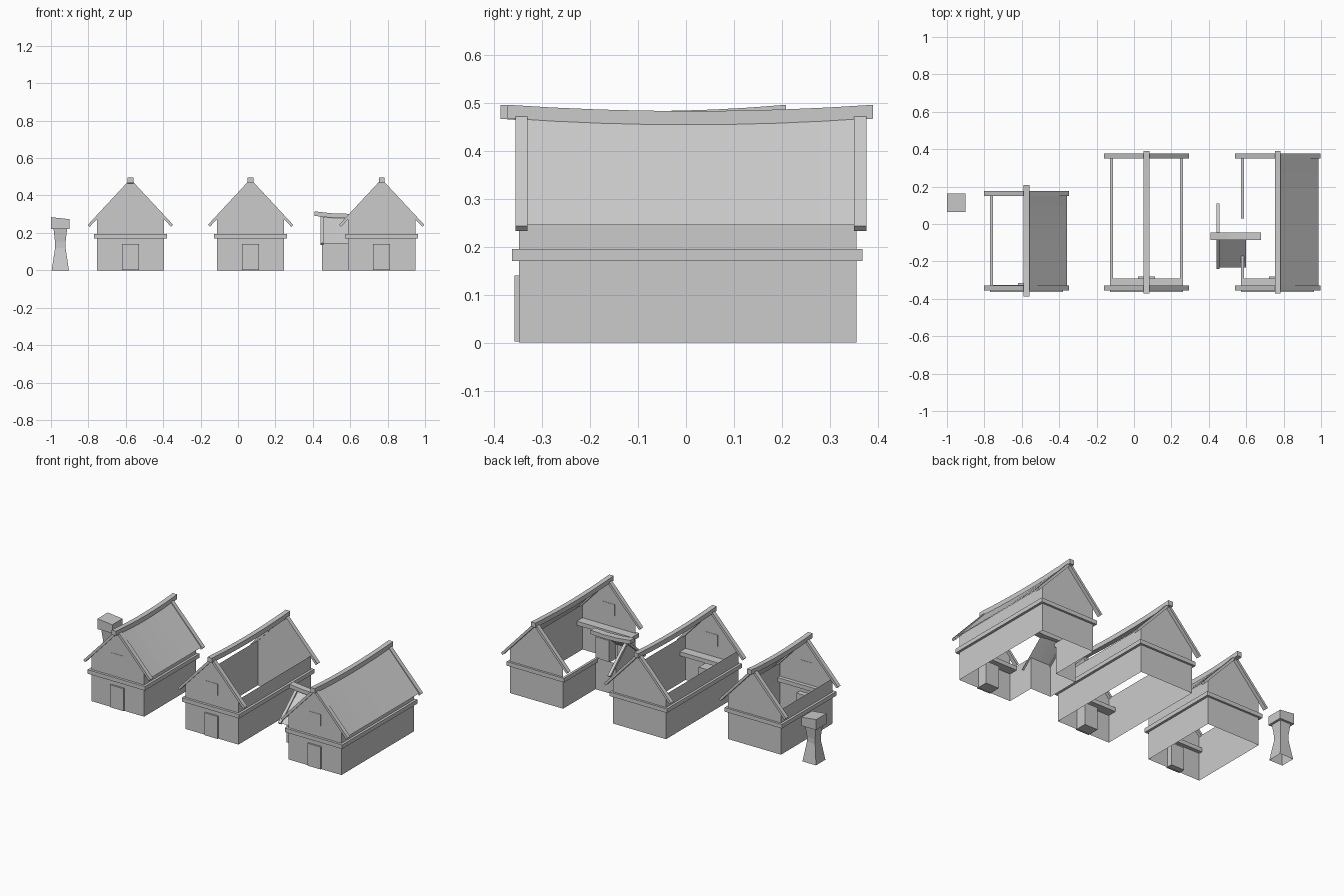
import bpy, bmesh
from mathutils import Vector, Matrix

if "Cube" in bpy.data.objects:
    bpy.data.objects.remove(bpy.data.objects["Cube"])


def make(name, verts, faces, mat=None):
    me = bpy.data.meshes.new(name)
    me.from_pydata([Vector(v) if mat is None else mat @ Vector(v) for v in verts], [], faces)
    ob = bpy.data.objects.new(name, me)
    bpy.context.collection.objects.link(ob)
    return ob


def loft(name, rings, mat=None, caps=True):
    """Skin a list of equal-sized closed rings."""
    n = len(rings[0])
    verts = [v for r in rings for v in r]
    faces = [(k * n + i, k * n + (i + 1) % n, (k + 1) * n + (i + 1) % n, (k + 1) * n + i)
             for k in range(len(rings) - 1) for i in range(n)]
    if caps:
        faces += [tuple(range(n))[::-1], tuple(range(len(verts) - n, len(verts)))]
    ob = make(name, verts, faces, mat)
    bm = bmesh.new()
    bm.from_mesh(ob.data)
    bmesh.ops.recalc_face_normals(bm, faces=bm.faces)
    bm.to_mesh(ob.data)
    bm.free()
    return ob


def box(name, x0, x1, y0, y1, z0, z1, mat=None):
    return loft(name, [[(x0, y0, z), (x1, y0, z), (x1, y1, z), (x0, y1, z)] for z in (z0, z1)], mat)


def sag_at(t, sag):
    return -sag * (1 - (2 * t - 1) ** 2)


def ridge(name, y0, y1, half, z0, z1, sag, mat):
    rings = []
    for k in range(9):
        t = k / 8
        y, s = y0 + (y1 - y0) * t, sag_at(t, sag)
        rings.append([(-half, y, z0 + s), (half, y, z0 + s), (half, y, z1 + s), (-half, y, z1 + s)])
    loft(name, rings, mat)


def bargeboards(name, y0, y1, ztop, ex, ez, thick, mat):
    for s in (-1, 1):
        prof = [(0, ztop), (s * ex, ez), (s * (ex - thick * 0.7), ez - thick * 0.7), (0, ztop - 1.5 * thick)]
        loft(name, [[(x, y, z) for x, z in prof] for y in (y0, y1)], mat)


def roof(name, side, y0, y1, ztop, ex, ez, sag, mat):
    verts, n = [], 9
    for k in range(n):
        t = k / (n - 1)
        y = y0 + (y1 - y0) * t
        verts += [(0, y, ztop + sag_at(t, sag)), (side * ex, y, ez)]
    faces = [(2 * k, 2 * k + 1, 2 * k + 3, 2 * k + 2)[::-side] for k in range(n - 1)]
    make(name, verts, faces, mat)


def house(cx, y_back, ridge_y, right_roof, inner, gap=None):
    m = Matrix.Translation((cx, 0, 0))
    yf, w, eave, top, by = -0.348, 0.18, 0.277, 0.478, y_back
    # gable walls
    pent = [(-w, 0), (w, 0), (w, eave), (0, top), (-w, eave)]
    for nm, y in (("front_gable_wall", yf), ("back_gable_wall", by)):
        idx = (0, 1, 2, 3, 4) if y < 0 else (4, 3, 2, 1, 0)
        make(nm, [(x, y, z) for x, z in pent], [idx], m)
    # side walls and bands, split where a wing joins
    spans = {1: [(yf, by)], -1: [(yf, by)] if not gap else [(yf, gap[0]), (gap[1], by)]}
    for s, parts in spans.items():
        for a, b in parts:
            top_z = eave if s > 0 or not gap else 0.195
            make("side_wall", [(s * w, a, 0), (s * w, b, 0), (s * w, b, top_z), (s * w, a, top_z)],
                 [(0, 1, 2, 3)[::s]], m)
            x0, x1 = sorted((s * w, s * 0.195))
            box("side_band", x0, x1, a - 0.01, b, 0.17, 0.195, m)
    box("front_band", -0.195, 0.195, -0.363, inner, 0.17, 0.195, m)
    box("back_band", -0.195, 0.195, by, by + 0.013, 0.17, 0.195, m)
    # door and window
    box("door", -0.045, 0.045, -0.358, inner + 0.01, 0.002, 0.14, m)
    box("window", -0.04, 0.04, yf - 0.002, yf + 0.002, 0.265, 0.335, m)
    # roof
    bargeboards("front_bargeboard", -0.356, -0.33, 0.488, 0.228, 0.243, 0.015, m)
    bargeboards("back_bargeboard", by - 0.005, by + 0.021, 0.488, 0.228, 0.243, 0.015, m)
    ridge("ridge_beam", *ridge_y, 0.015, 0.467, 0.496, 0.013, m)
    if right_roof:
        roof("right_roof", 1, -0.35, by + 0.012, 0.483, 0.218, 0.245, 0.013, m)


house(-0.575, 0.155, (-0.387, 0.208), True, -0.325)
house(0.067, 0.355, (-0.372, 0.39), False, -0.292)
house(0.768, 0.355, (-0.372, 0.39), True, -0.292, gap=(-0.17, 0.04))

# side wing of the right-hand house: local y runs along world x, local x along -world y
wing = Matrix(((0, 1, 0, 0), (-1, 0, 0, -0.065), (0, 0, 1, 0), (0, 0, 0, 1)))
hw, we = 0.105, 0.195
make("wing_gable_wall", [(-hw, 0.45, 0), (hw, 0.45, 0), (hw, 0.45, we), (0, 0.45, 0.28), (-hw, 0.45, we)],
     [(0, 1, 2, 3, 4)], wing)
for s in (-1, 1):
    make("wing_side_wall", [(s * hw, 0.45, 0), (s * hw, 0.588, 0), (s * hw, 0.588, we), (s * hw, 0.45, we)],
         [(0, 1, 2, 3)[::s]], wing)
bargeboards("wing_bargeboard", 0.44, 0.458, 0.297, 0.175, 0.145, 0.014, wing)
roof("wing_front_roof", 1, 0.45, 0.6, 0.287, 0.167, 0.142, 0.004, wing)
loft("wing_ridge_beam", [[(-0.02, y, z - 0.024), (0.02, y, z - 0.024), (0.02, y, z), (-0.02, y, z)]
                         for y, z in ((0.41, 0.315), (0.5, 0.305), (0.59, 0.302), (0.68, 0.306))], wing)

# chimney: waisted stack with a sloped cap
cx, cy = -0.95, 0.113
rings = []
for h, z in ((0.046, 0), (0.028, 0.12), (0.028, 0.15), (0.036, 0.22)):
    rings.append([(cx - h, cy - h, z), (cx + h, cy - h, z), (cx + h, cy + h, z), (cx - h, cy + h, z)])
loft("chimney_stack", rings, caps=False)
c = 0.05
loft("chimney_cap", [[(cx - c, cy - c, a), (cx + c, cy - c, b), (cx + c, cy + c, b), (cx - c, cy + c, a)]
                     for a, b in ((0.22, 0.22), (0.284, 0.273))])
